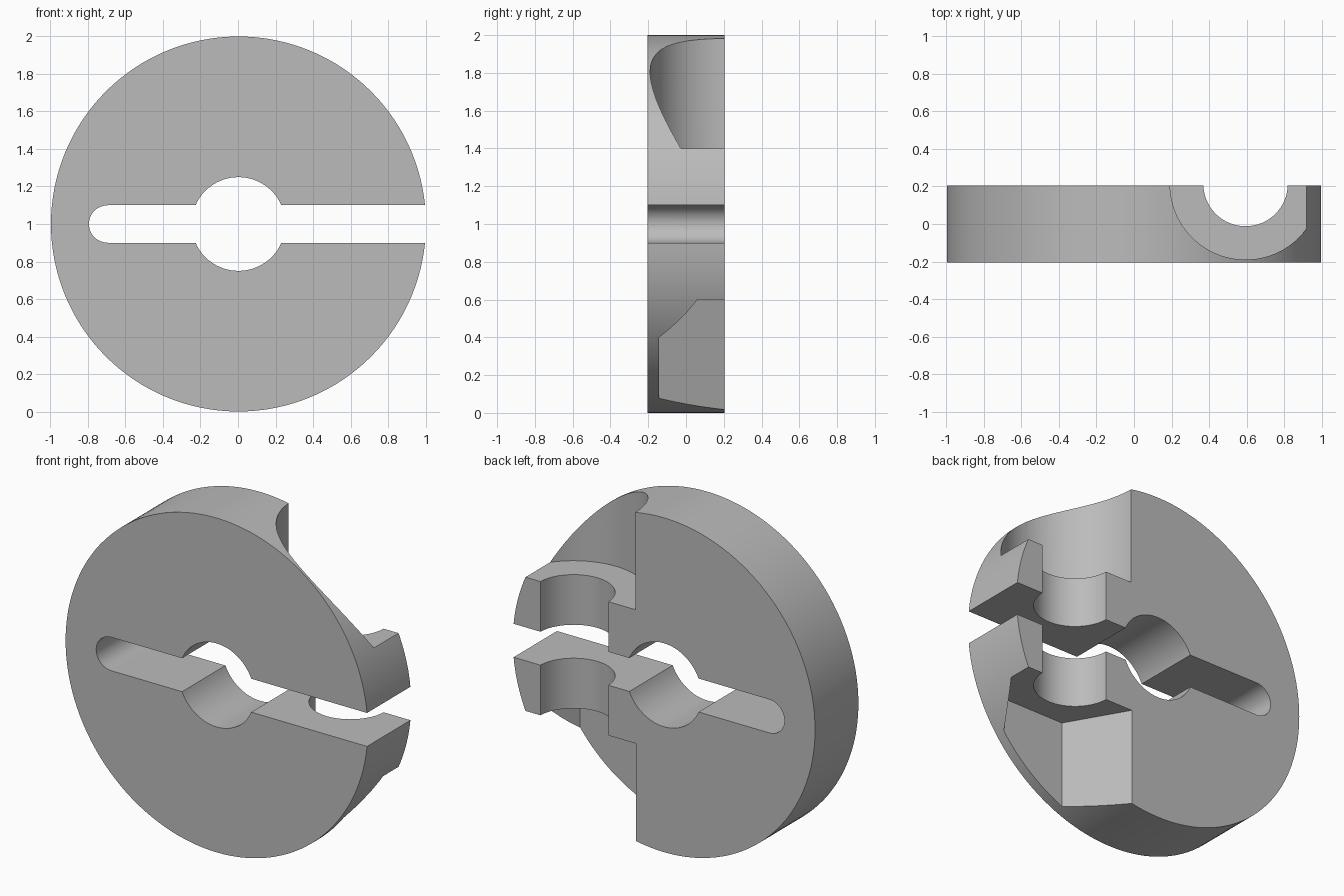
import bpy
import bmesh
from math import cos, sin, pi, radians
from mathutils import Vector

cube = bpy.data.objects.get("Cube")
if cube:
    bpy.data.objects.remove(cube, do_unlink=True)

RADIUS, HALF_DEPTH = 1.0, 0.205
CENTRE_X, CENTRE_Z = 0.0025, 1.0
SCREW_X, SCREW_Y = 0.595, 0.213

steel = bpy.data.materials.new("plain grey")
steel.use_nodes = True
grey = (0.5, 0.5, 0.5, 1)
steel.diffuse_color = grey
steel.node_tree.nodes["Principled BSDF"].inputs["Base Color"].default_value = grey


def arc(cx, cy, r, start, end, steps):
    """Points along an arc, angles in degrees."""
    angles = [radians(start + (end - start) * i / steps) for i in range(steps + 1)]
    return [(cx + r * cos(a), cy + r * sin(a)) for a in angles]


def circle(cx, cy, r, sides):
    return arc(cx, cy, r, 0, 360, sides)[:-1]


def prism(name, outline, low, high, axis):
    """Extrude a closed outline along the y or z axis."""
    bm = bmesh.new()
    place = (lambda u, v: (u, low, v)) if axis == "y" else (lambda u, v: (u, v, low))
    face = bm.faces.new([bm.verts.new(place(u, v)) for u, v in outline])
    move = Vector((0, high - low, 0)) if axis == "y" else Vector((0, 0, high - low))
    extruded = bmesh.ops.extrude_face_region(bm, geom=[face])["geom"]
    bmesh.ops.translate(bm, vec=move, verts=[g for g in extruded if isinstance(g, bmesh.types.BMVert)])
    bmesh.ops.recalc_face_normals(bm, faces=bm.faces)
    mesh = bpy.data.meshes.new(name)
    bm.to_mesh(mesh)
    bm.free()
    mesh.materials.append(steel)
    obj = bpy.data.objects.new(name, mesh)
    bpy.context.collection.objects.link(obj)
    return obj


# Round collar body
collar = prism("clamp_collar", circle(CENTRE_X, CENTRE_Z, RADIUS, 128), -HALF_DEPTH, HALF_DEPTH, "y")

# Shaft bore, and the clamping slot with its rounded blind end
slot = arc(-0.695, CENTRE_Z, 0.1, 90, 270, 24) + [(1.2, 0.9), (1.2, 1.1)]
cutters = [
    prism("shaft_bore", circle(CENTRE_X, CENTRE_Z, 0.25, 64), -0.5, 0.5, "y"),
    prism("clamp_slot", slot, -0.5, 0.5, "y"),
    # Screw hole, round head recess above and hexagonal nut pocket below
    prism("screw_hole", circle(SCREW_X, SCREW_Y, 0.225, 64), 0.5, 1.5, "z"),
    prism("head_recess", circle(SCREW_X, SCREW_Y, 0.403, 96), 1.4, 2.2, "z"),
    prism("nut_pocket", circle(SCREW_X, SCREW_Y, 0.412, 6), -0.2, 0.6, "z"),
]

bpy.ops.object.select_all(action="DESELECT")
bpy.context.view_layer.objects.active = collar
collar.select_set(True)
for cutter in cutters:
    cutter.hide_render = True
    cut = collar.modifiers.new(cutter.name, "BOOLEAN")
    cut.operation = "DIFFERENCE"
    cut.solver = "EXACT"
    cut.object = cutter
    bpy.ops.object.modifier_apply(modifier=cut.name)
    bpy.data.objects.remove(cutter, do_unlink=True)

bpy.ops.object.shade_smooth_by_angle(angle=radians(25))
